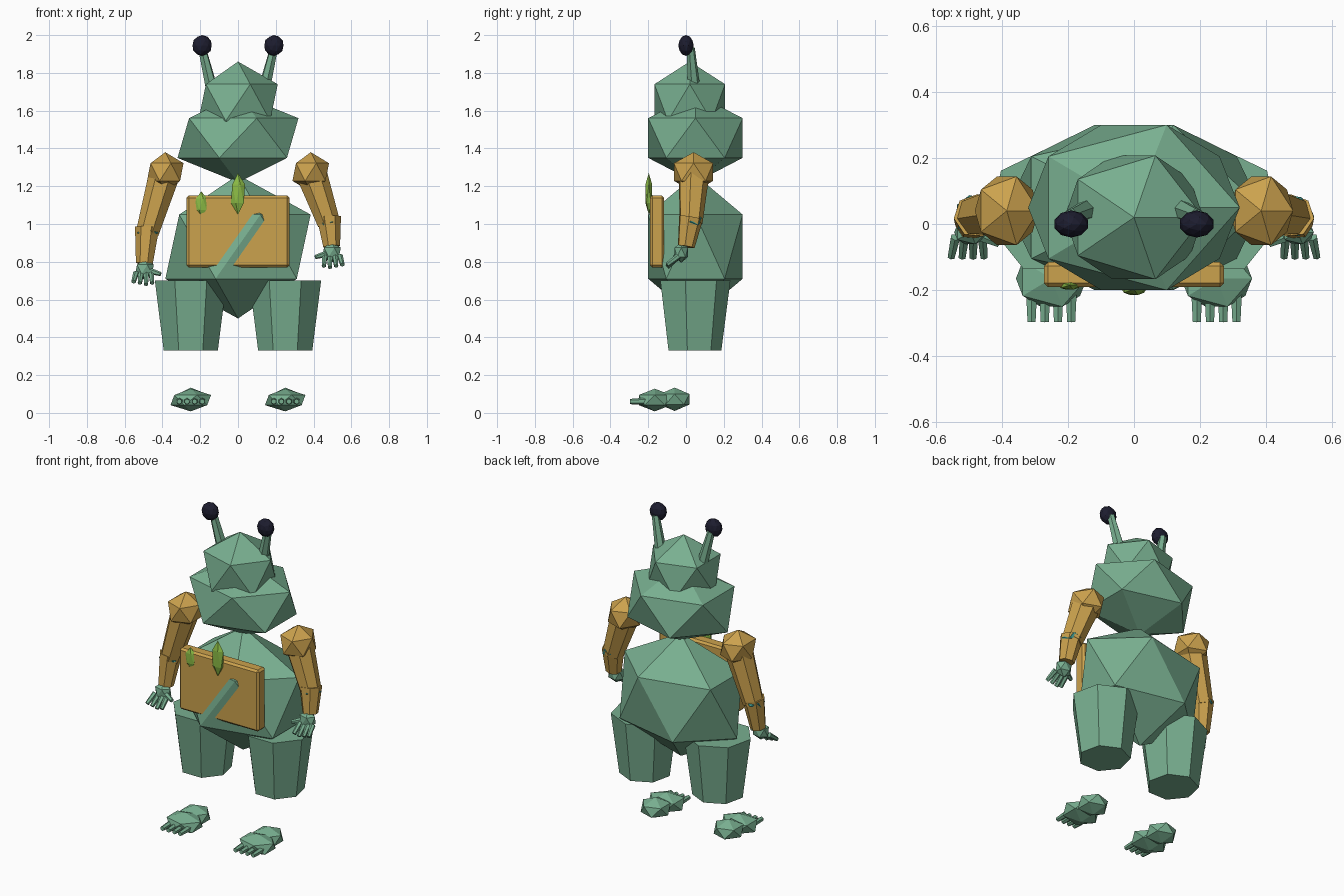
import bpy, math
from mathutils import Vector

cube = bpy.data.objects.get("Cube")
if cube:
    bpy.data.objects.remove(cube, do_unlink=True)


def material(name, rgb):
    m = bpy.data.materials.new(name)
    m.use_nodes = True
    m.diffuse_color = (*rgb, 1)
    m.node_tree.nodes["Principled BSDF"].inputs["Base Color"].default_value = (*rgb, 1)
    return m


skin = material("sage_green", (0.19, 0.43, 0.28))
ochre = material("ochre", (0.60, 0.36, 0.075))
navy = material("dark_navy", (0.012, 0.012, 0.028))
leaf = material("leaf_green", (0.26, 0.50, 0.06))
teal = material("teal", (0.05, 0.33, 0.29))


def finish(name, mat):
    ob = bpy.context.object
    ob.name = name
    ob.data.materials.append(mat)
    return ob


def blob(name, mat, loc, size, detail=1):
    """Faceted ball with separate radii."""
    bpy.ops.mesh.primitive_ico_sphere_add(subdivisions=detail, radius=1, location=loc)
    ob = finish(name, mat)
    ob.scale = size
    return ob


def rod(name, mat, start, end, r1, r2, sides=7):
    """Tapered prism between two points."""
    a, b = Vector(start), Vector(end)
    bpy.ops.mesh.primitive_cone_add(vertices=sides, radius1=r1, radius2=r2,
                                    depth=(b - a).length, location=(a + b) / 2)
    ob = finish(name, mat)
    if abs((b - a).normalized().z) < 0.9999:
        ob.rotation_euler = (b - a).to_track_quat('Z', 'Y').to_euler()
    return ob


# Body masses
blob("head", skin, (0, 0.02, 1.643), (0.235, 0.22, 0.217))
blob("chest", skin, (0, 0.05, 1.455), (0.358, 0.294, 0.235))
blob("belly", skin, (0, 0.05, 0.88), (0.43, 0.294, 0.38))

# Chest board with bevelled edges
bpy.ops.mesh.primitive_cube_add(size=1, location=(0, -0.153, 0.96))
board = finish("front_board", ochre)
board.scale = (0.545, 0.075, 0.38)
bpy.ops.object.transform_apply(location=False, rotation=False, scale=True)
bevel = board.modifiers.new("edge_bevel", 'BEVEL')
bevel.width = 0.012
bevel.segments = 1

# Board decorations
rod("board_stroke", teal, (-0.1, -0.186, 0.72), (0.12, -0.188, 1.05), 0.012, 0.004, 5)
blob("large_leaf", leaf, (0, -0.197, 1.16), (0.042, 0.021, 0.11))
blob("small_leaf", leaf, (-0.195, -0.185, 1.105), (0.038, 0.016, 0.067))

for side, s in (("left", 1), ("right", -1)):
    # Eye stalks
    rod(side + "_eye_stalk", skin, (s * 0.135, 0.045, 1.70), (s * 0.19, 0.025, 1.93), 0.034, 0.022, 6)
    blob(side + "_eye", navy, (s * 0.19, 0, 1.945), (0.053, 0.041, 0.055), 2)

    # Legs, floating above the feet
    rod(side + "_leg", skin, (s * 0.25, 0.04, 0.33), (s * 0.25, 0.04, 0.70), 0.147, 0.195)

    # Feet and toes
    blob(side + "_forefoot", skin, (s * 0.25, -0.165, 0.068), (0.12, 0.10, 0.06))
    blob(side + "_heel", skin, (s * 0.25, -0.06, 0.072), (0.095, 0.092, 0.062))
    for i in range(4):
        x = s * (0.19 + 0.04 * i)
        rod(f"{side}_toe_{i + 1}", skin, (x, -0.21, 0.062), (x, -0.297, 0.06), 0.019, 0.014, 6)

    # Arms: the left one is bent a little higher
    lift = 0.09 if s > 0 else 0
    shoulder = Vector((s * 0.385, 0.04, 1.275))
    elbow = Vector((s * 0.48, 0.025, 0.95 + lift * 0.6))
    wrist = Vector((s * 0.495, 0.0, 0.79 + lift))
    blob(side + "_shoulder", ochre, shoulder, (0.108, 0.122, 0.105))
    rod(side + "_upper_arm", ochre, shoulder, elbow, 0.085, 0.062)
    rod(side + "_forearm", ochre, elbow + Vector((0, 0, 0.03)), wrist, 0.066, 0.046)

    # Jagged cuff poking out of the arm
    cuff = blob(side + "_cuff", teal, elbow + Vector((0, 0, 0.01)), (0.071, 0.071, 0.034))
    cuff.rotation_euler = (0.2, s * 0.25, 0)

    # Hand with fingers and inward thumb
    palm = wrist + Vector((0, -0.025, -0.03))
    blob(side + "_palm", skin, palm, (0.055, 0.042, 0.055))
    for i in range(4):
        base = palm + Vector((s * (0.027 * i - 0.036), -0.015, -0.02))
        tip = base + Vector((s * (0.006 * i - 0.005), -0.06, -0.06 + 0.007 * abs(i - 1)))
        rod(f"{side}_finger_{i + 1}", skin, base, tip, 0.016, 0.012, 6)
    rod(side + "_thumb", skin, palm, palm + Vector((-s * 0.085, -0.035, -0.025)), 0.02, 0.011, 6)
